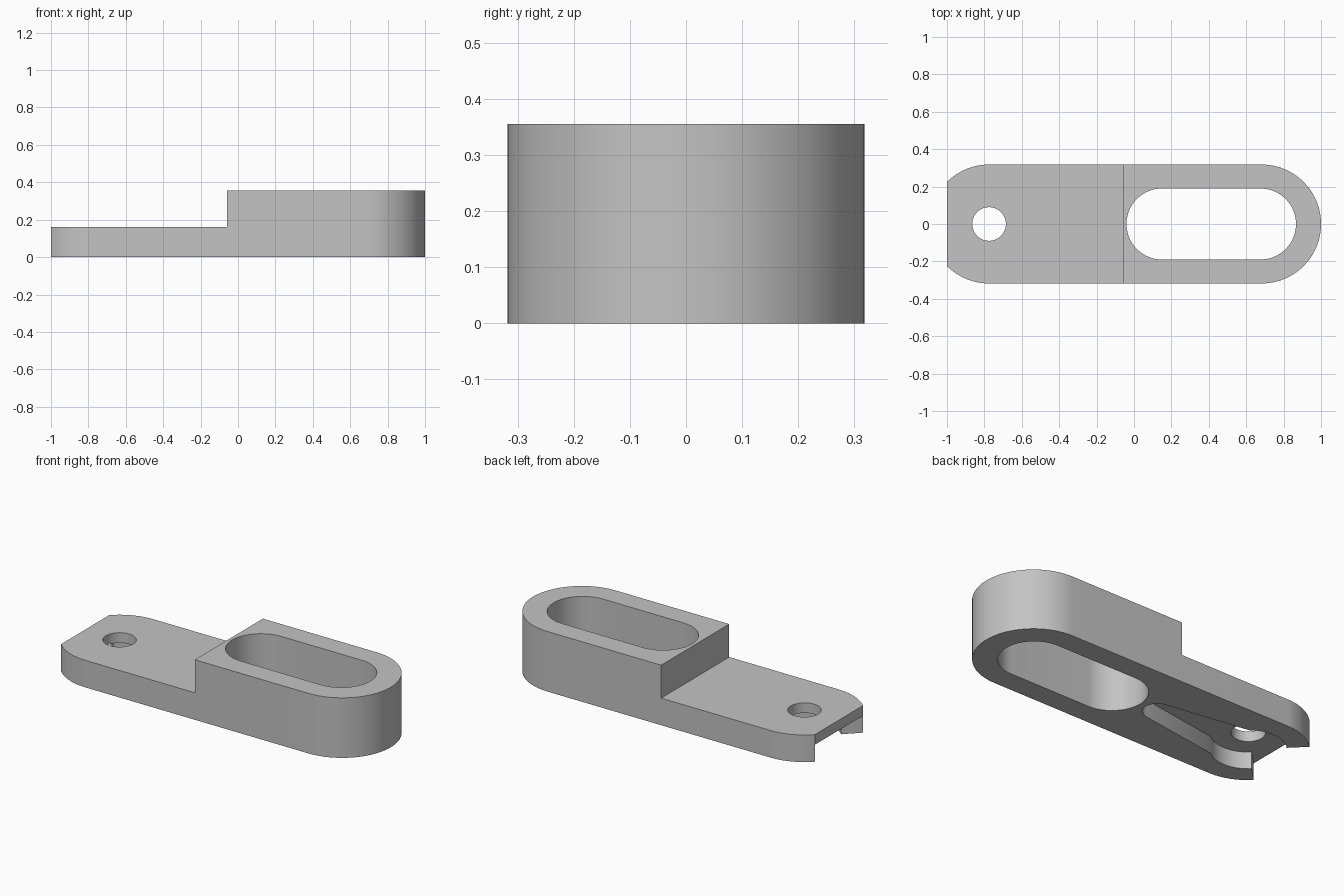
import bpy, bmesh
from math import cos, sin, radians

if "Cube" in bpy.data.objects:
    bpy.data.objects.remove(bpy.data.objects["Cube"], do_unlink=True)

HALF = 0.318      # half width of the bracket
PIVOT = -0.775    # centre of the screw hole
TOP, STEP, POCKET = 0.355, 0.16, 0.10


def arc(cx, r, start, end, n=32):
    """Points on an arc centred on the x axis, angles in degrees."""
    angles = [radians(start + (end - start) * i / n) for i in range(n + 1)]
    return [(cx + r * cos(a), r * sin(a)) for a in angles]


def prism(name, outline, z0, z1):
    """Extrude a flat outline from z0 up to z1."""
    bm = bmesh.new()
    face = bm.faces.new([bm.verts.new((x, y, z0)) for x, y in outline])
    ext = bmesh.ops.extrude_face_region(bm, geom=[face])
    verts = [g for g in ext["geom"] if isinstance(g, bmesh.types.BMVert)]
    bmesh.ops.translate(bm, verts=verts, vec=(0, 0, z1 - z0))
    bmesh.ops.recalc_face_normals(bm, faces=bm.faces)
    mesh = bpy.data.meshes.new(name)
    bm.to_mesh(mesh)
    bm.free()
    obj = bpy.data.objects.new(name, mesh)
    bpy.context.collection.objects.link(obj)
    return obj


def cut(target, cutter):
    """Subtract the cutter, then discard it."""
    bpy.context.view_layer.objects.active = target
    mod = target.modifiers.new(cutter.name, "BOOLEAN")
    mod.operation = "DIFFERENCE"
    mod.solver = "EXACT"
    mod.object = cutter
    cutter.hide_render = True
    bpy.ops.object.modifier_apply(modifier=mod.name)
    bpy.data.objects.remove(cutter, do_unlink=True)


# Body: round at one end, clipped round at the other
body = prism("slotted_bracket",
             arc(0.682, HALF, -90, 90, 48) + arc(PIVOT, HALF, 90, 135, 16)
             + arc(PIVOT, HALF, 225, 270, 16), 0, TOP)

# Material
metal = bpy.data.materials.new("plain_grey")
metal.use_nodes = True
grey = (0.55, 0.55, 0.55, 1)
metal.diffuse_color = grey
metal.node_tree.nodes["Principled BSDF"].inputs["Base Color"].default_value = grey
body.data.materials.append(metal)

# Step down to the thin tongue
cut(body, prism("step_cutter", [(-2, -1), (-0.06, -1), (-0.06, 1), (-2, 1)], STEP, 1))

# Long slot through the thick end
cut(body, prism("slot_cutter",
                arc(0.676, 0.19, -90, 90) + arc(0.15, 0.19, 90, 270), -1, 1))

# Pocket underneath: flared mouth, round seat, tapering tail
upper = ([(-1.1, -0.1 - 1 - PIVOT)] + arc(PIVOT, 0.2, 225, 309, 24)
         + arc(-0.16, 0.08, -81, 0, 16))
upper[0] = (-1.1, -(1.1 + PIVOT))
outline = upper + [(x, -y) for x, y in reversed(upper[:-1])]
cut(body, prism("pocket_cutter", outline, -1, POCKET))

# Screw hole
cut(body, prism("hole_cutter", arc(PIVOT, 0.09, 0, 352.5, 47), -1, 1))

# Smooth curved walls, crisp edges
bpy.ops.object.select_all(action="DESELECT")
body.select_set(True)
bpy.context.view_layer.objects.active = body
bpy.ops.object.shade_smooth_by_angle(angle=radians(30))
